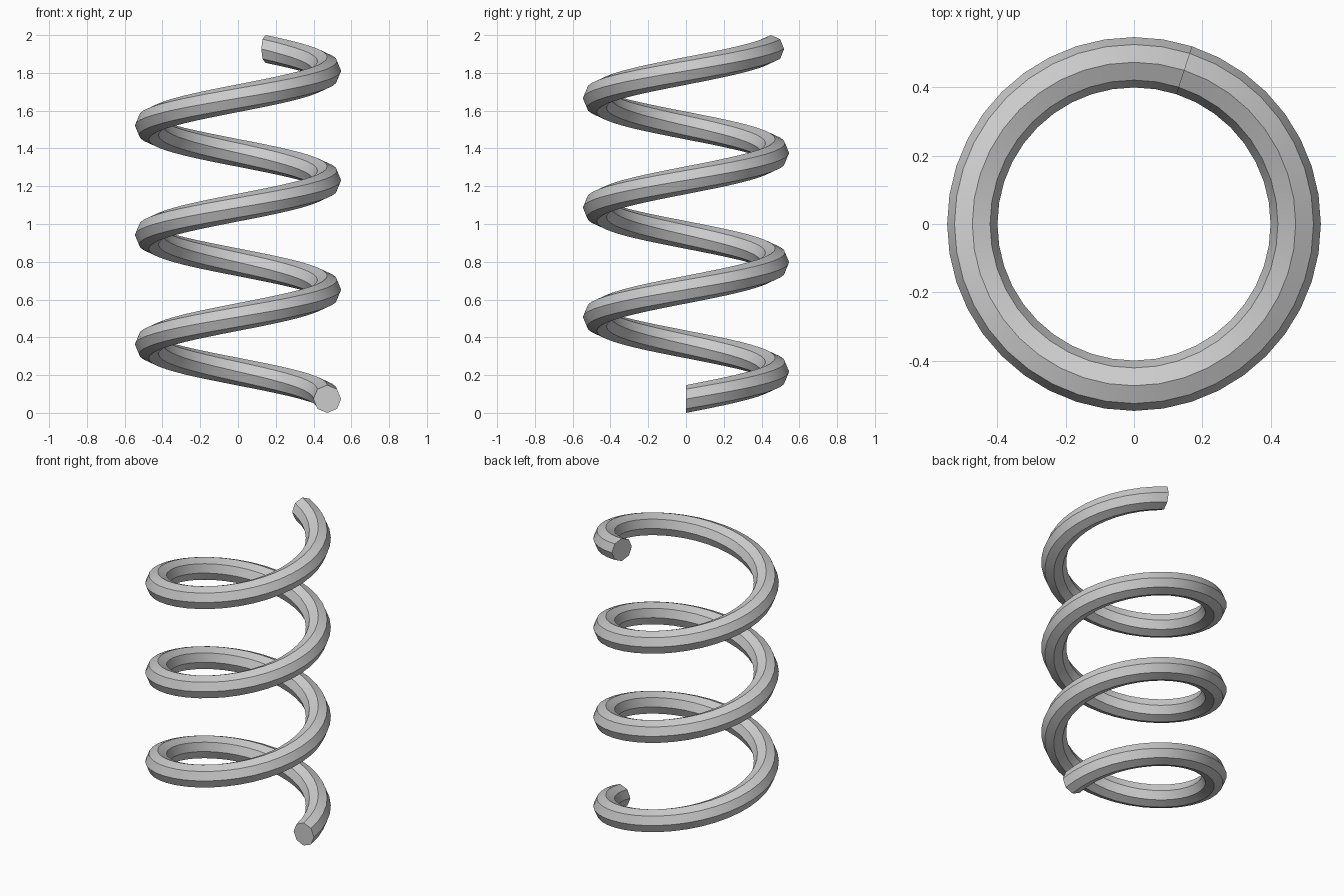
import bpy, bmesh, math
from mathutils import Matrix, Vector

cube = bpy.data.objects.get("Cube")
if cube:
    bpy.data.objects.remove(cube, do_unlink=True)

# Spring dimensions
COIL_RADIUS, WIRE_RADIUS = 0.4725, 0.0735
TURNS, STEPS_PER_TURN, HEIGHT = 3.2, 40, 2.0
steps = round(TURNS * STEPS_PER_TURN)
rise = HEIGHT - 2 * WIRE_RADIUS

# Steel material
steel = bpy.data.materials.new("steel grey")
steel.use_nodes = True
colour = (0.6, 0.6, 0.6, 1)
steel.diffuse_color = colour
steel.node_tree.nodes["Principled BSDF"].inputs["Base Color"].default_value = colour

# Octagonal wire section, upright in the radial plane
bm = bmesh.new()
place = Matrix.Translation((COIL_RADIUS, 0, WIRE_RADIUS)) @ Matrix.Rotation(math.pi / 2, 4, "X")
bmesh.ops.create_circle(bm, segments=8, radius=WIRE_RADIUS, matrix=place)

# Sweep the section up the helix
bmesh.ops.spin(bm, geom=bm.verts[:] + bm.edges[:], cent=(0, 0, 0), axis=(0, 0, 1),
               dvec=Vector((0, 0, rise / steps)), angle=TURNS * math.tau, steps=steps)

# Cap both cut ends
bmesh.ops.holes_fill(bm, edges=[e for e in bm.edges if e.is_boundary], sides=0)
bmesh.ops.recalc_face_normals(bm, faces=bm.faces[:])

mesh = bpy.data.meshes.new("coil_spring")
bm.to_mesh(mesh)
bm.free()
mesh.materials.append(steel)
spring = bpy.data.objects.new("coil_spring", mesh)
bpy.context.collection.objects.link(spring)

# Smooth along the wire, crisp between its eight sides
bpy.ops.object.select_all(action="DESELECT")
spring.select_set(True)
bpy.context.view_layer.objects.active = spring
bpy.ops.object.shade_smooth_by_angle(angle=math.radians(30))
